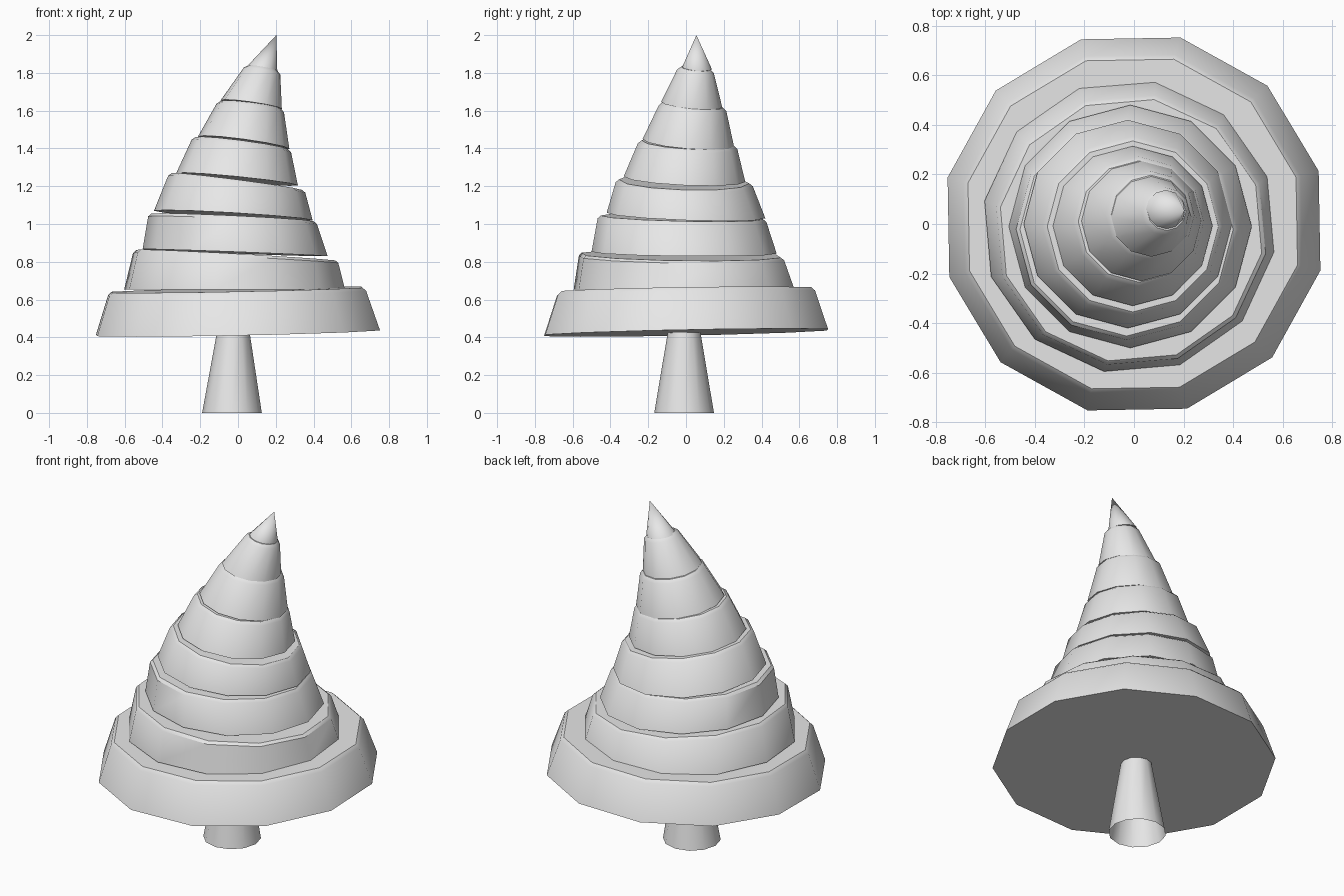
import bpy
import bmesh
import math

SIDES = 12

cube = bpy.data.objects.get("Cube")
if cube:
    bpy.data.objects.remove(cube, do_unlink=True)

grey = bpy.data.materials.new("plain grey")
grey.use_nodes = True
colour = (0.8, 0.8, 0.8, 1)
grey.diffuse_color = colour
grey.node_tree.nodes["Principled BSDF"].inputs["Base Color"].default_value = colour


def add_ring(bm, ring, phase):
    """Ring = centre x, y, z, radius, and slopes along x and y."""
    cx, cy, cz, radius, slope_x, slope_y = ring
    verts = []
    for i in range(SIDES):
        angle = math.radians(phase) + math.tau * i / SIDES
        dx, dy = radius * math.cos(angle), radius * math.sin(angle)
        verts.append(bm.verts.new((cx + dx, cy + dy, cz + slope_x * dx + slope_y * dy)))
    return verts


def loft(name, rings, phase=0, bottom=True, top=True, apex=None):
    """Skin a stack of rings, with optional caps or a pointed end."""
    bm = bmesh.new()
    loops = [add_ring(bm, ring, phase) for ring in rings]
    for low, high in zip(loops, loops[1:]):
        for i in range(SIDES):
            j = (i + 1) % SIDES
            bm.faces.new((low[i], low[j], high[j], high[i]))
    if apex:
        tip = bm.verts.new(apex)
        last = loops[-1]
        for i in range(SIDES):
            bm.faces.new((last[i], last[(i + 1) % SIDES], tip))
    elif top:
        bm.faces.new(loops[-1])
    if bottom:
        bm.faces.new(reversed(loops[0]))
    mesh = bpy.data.meshes.new(name)
    bm.to_mesh(mesh)
    bm.free()
    mesh.materials.append(grey)
    obj = bpy.data.objects.new(name, mesh)
    bpy.context.collection.objects.link(obj)
    bpy.ops.object.select_all(action="DESELECT")
    obj.select_set(True)
    bpy.context.view_layer.objects.active = obj
    bpy.ops.object.shade_smooth_by_angle(angle=math.radians(35))
    return obj


def branch_tier(name, low, high, phase):
    """Tapered, tilted tier with a softened upper rim."""
    shoulder = [a + (b - a) * 0.92 for a, b in zip(low, high)]
    shoulder[3] += 0.012
    loft(name, [low, shoulder, high], phase)


# Trunk, open underneath
loft("trunk", [(-0.032, -0.01, 0, 0.158, 0, 0), (-0.025, -0.01, 0.43, 0.086, 0, 0)],
     bottom=False, top=False)

# Branch tiers, leaning further towards the top
tiers = [
    ((0, 0, 0.425, 0.775, 0.02, 0.02), (-0.005, 0, 0.652, 0.685, 0.02, 0.015), 16),
    ((-0.018, -0.01, 0.652, 0.594, 0, 0), (-0.012, -0.025, 0.835, 0.535, -0.055, -0.015), 20),
    ((-0.015, -0.01, 0.848, 0.49, -0.038, -0.01), (-0.03, -0.022, 1.035, 0.43, -0.047, -0.023), 0),
    ((-0.025, 0, 1.045, 0.42, -0.06, -0.035), (-0.005, -0.01, 1.225, 0.345, -0.13, -0.03), 0),
    ((-0.005, -0.008, 1.237, 0.322, -0.1, -0.045), (0.02, 0.01, 1.428, 0.245, -0.13, -0.06), 0),
    ((0.03, 0.012, 1.43, 0.242, -0.135, -0.08), (0.068, 0.037, 1.63, 0.16, -0.127, -0.09), 0),
    ((0.07, 0.03, 1.632, 0.162, -0.14, -0.09), (0.132, 0.052, 1.825, 0.078, -0.19, -0.1), 0),
]
for number, (low, high, phase) in enumerate(tiers, 1):
    branch_tier(f"branch_tier_{number}", low, high, phase)

# Pointed top
loft("tree_tip", [(0.128, 0.057, 1.822, 0.08, -0.16, -0.03)], apex=(0.203, 0.055, 2))
